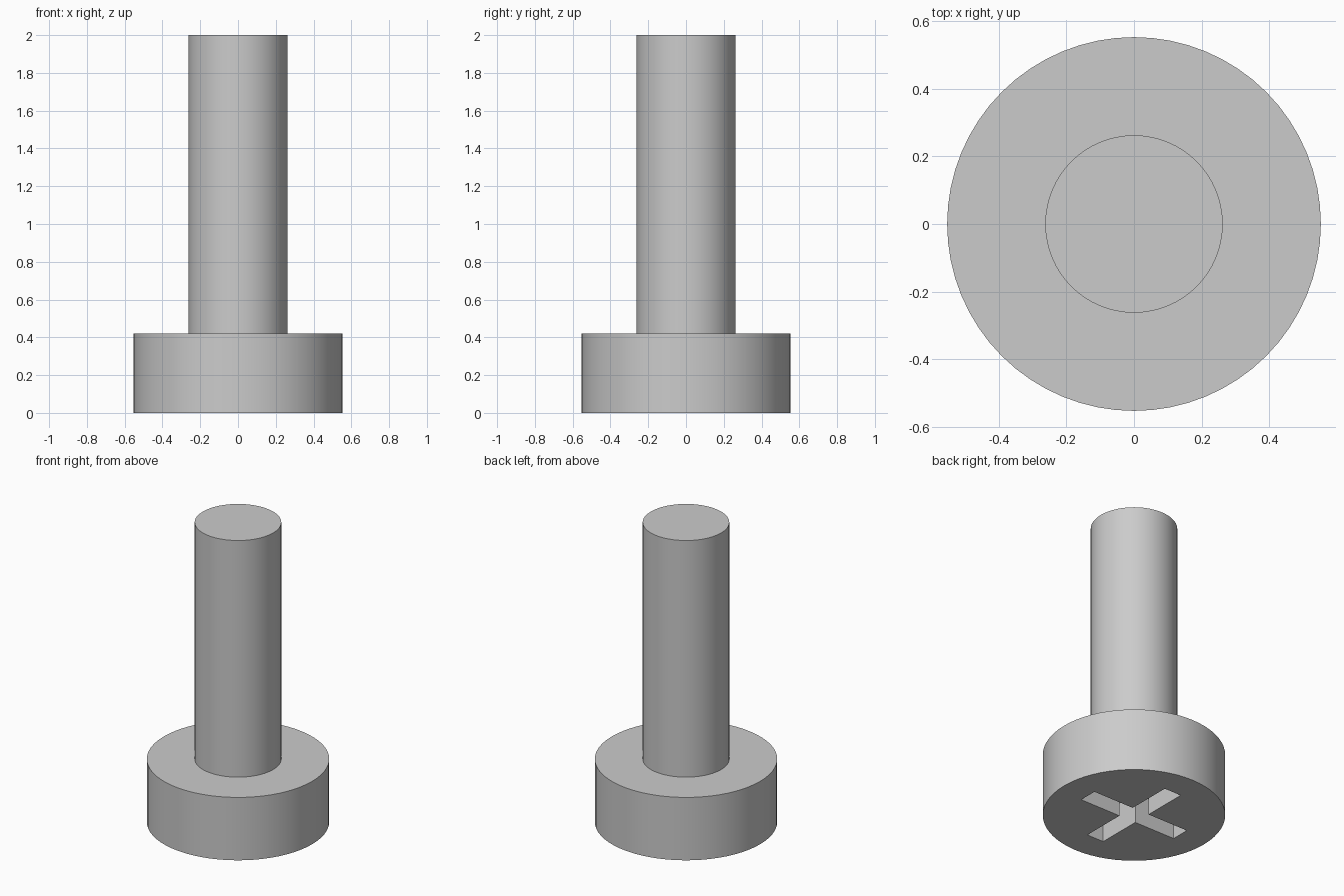
import bpy
import bmesh
import math

HEAD_R, HEAD_H = 0.552, 0.42
SHAFT_R, TOP = 0.262, 2.0
ARM, HALF_W, DEPTH = 0.365, 0.0625, 0.2

cube = bpy.data.objects.get("Cube")
if cube:
    bpy.data.objects.remove(cube, do_unlink=True)

steel = bpy.data.materials.new("steel_grey")
steel.use_nodes = True
grey = (0.6, 0.6, 0.6, 1)
steel.diffuse_color = grey
steel.node_tree.nodes["Principled BSDF"].inputs["Base Color"].default_value = grey


def cylinder(name, radius, bottom, top):
    bpy.ops.mesh.primitive_cylinder_add(
        vertices=64, radius=radius, depth=top - bottom,
        location=(0, 0, (bottom + top) / 2))
    obj = bpy.context.object
    obj.name = name
    obj.data.materials.append(steel)
    return obj


def smooth(obj):
    bpy.ops.object.select_all(action="DESELECT")
    obj.select_set(True)
    bpy.context.view_layer.objects.active = obj
    bpy.ops.object.shade_smooth_by_angle(angle=math.radians(30))


def cross_cutter():
    # One arm outline turned four times, then extruded through the underside
    bm = bmesh.new()
    verts = []
    for turn in range(4):
        c, s = round(math.cos(turn * math.pi / 2)), round(math.sin(turn * math.pi / 2))
        for x, y in ((ARM, -HALF_W), (ARM, HALF_W), (HALF_W, HALF_W)):
            verts.append(bm.verts.new((x * c - y * s, x * s + y * c, -0.1)))
    face = bm.faces.new(verts)
    new = bmesh.ops.extrude_face_region(bm, geom=[face])["geom"]
    moved = [v for v in new if isinstance(v, bmesh.types.BMVert)]
    bmesh.ops.translate(bm, verts=moved, vec=(0, 0, DEPTH + 0.1))
    bmesh.ops.recalc_face_normals(bm, faces=bm.faces)
    mesh = bpy.data.meshes.new("recess_cutter")
    bm.to_mesh(mesh)
    bm.free()
    mesh.materials.append(steel)
    obj = bpy.data.objects.new("recess_cutter", mesh)
    bpy.context.collection.objects.link(obj)
    obj.hide_render = True
    return obj


# Shaft, seated slightly inside the head
shaft = cylinder("shaft", SHAFT_R, HEAD_H - 0.02, TOP)
smooth(shaft)

# Head with cross-shaped drive recess underneath
head = cylinder("head", HEAD_R, 0, HEAD_H)
cutter = cross_cutter()
cut = head.modifiers.new("drive_recess", "BOOLEAN")
cut.operation = "DIFFERENCE"
cut.solver = "EXACT"
cut.object = cutter
bpy.context.view_layer.objects.active = head
bpy.ops.object.modifier_apply(modifier=cut.name)
bpy.data.objects.remove(cutter, do_unlink=True)
smooth(head)
